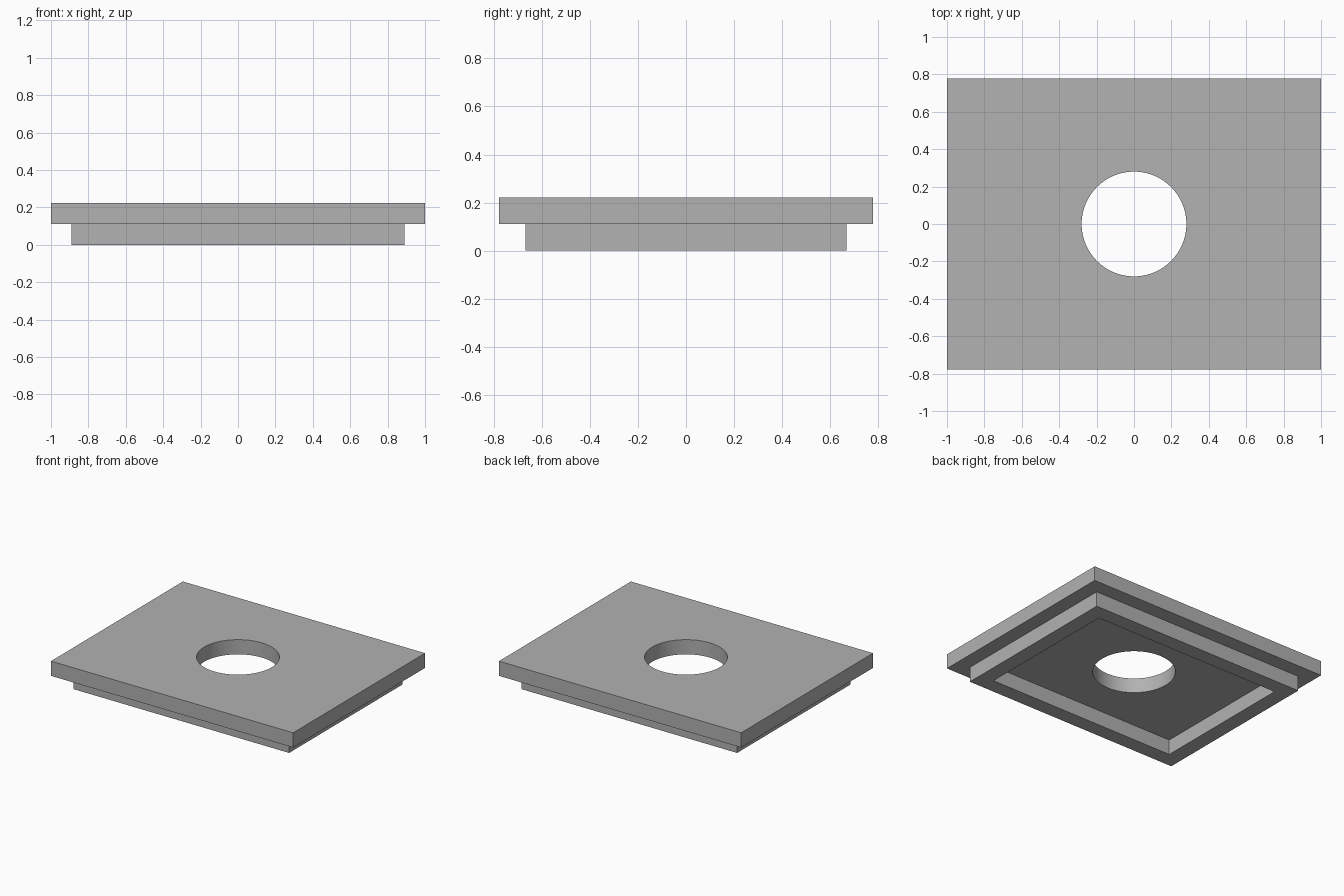
import bpy
import bmesh
import math

cube = bpy.data.objects.get("Cube")
if cube:
    bpy.data.objects.remove(cube, do_unlink=True)

# Single flat colour
grey = bpy.data.materials.new("light_grey")
grey.use_nodes = True
colour = (0.445, 0.445, 0.445, 1)
grey.diffuse_color = colour
grey.node_tree.nodes["Principled BSDF"].inputs["Base Color"].default_value = colour

HALF_X, HALF_Y = 1.0, 0.778
TOP, UNDERSIDE = 0.222, 0.112
RIM_INSET, RIM_WALL = 0.11, 0.114
HOLE_RADIUS = 0.28


def stepped_slab(name, levels):
    """Skin a stack of rectangles, each given as (inset, height), and cap both ends."""
    bm = bmesh.new()
    loops = []
    for inset, z in levels:
        x, y = HALF_X - inset, HALF_Y - inset
        loops.append([bm.verts.new((sx * x, sy * y, z))
                      for sx, sy in ((-1, -1), (1, -1), (1, 1), (-1, 1))])
    for upper, lower in zip(loops, loops[1:]):
        for i in range(4):
            j = (i + 1) % 4
            bm.faces.new((upper[i], lower[i], lower[j], upper[j]))
    bm.faces.new(loops[0])
    bm.faces.new(reversed(loops[-1]))
    bmesh.ops.recalc_face_normals(bm, faces=bm.faces)
    mesh = bpy.data.meshes.new(name)
    bm.to_mesh(mesh)
    bm.free()
    obj = bpy.data.objects.new(name, mesh)
    bpy.context.collection.objects.link(obj)
    mesh.materials.append(grey)
    return obj


# Cover plate with a hollow locating rim underneath
inner = RIM_INSET + RIM_WALL
cover = stepped_slab("cover_plate", [
    (0, TOP), (0, UNDERSIDE),
    (RIM_INSET, UNDERSIDE), (RIM_INSET, 0),
    (inner, 0), (inner, UNDERSIDE),
])

# Round hole through the middle
bpy.ops.mesh.primitive_cylinder_add(vertices=96, radius=HOLE_RADIUS, depth=1)
cutter = bpy.context.object
cutter.name = "hole_cutter"
cutter.hide_render = True
cutter.data.materials.append(grey)

hole = cover.modifiers.new("hole", 'BOOLEAN')
hole.operation = 'DIFFERENCE'
hole.solver = 'EXACT'
hole.object = cutter

bpy.ops.object.select_all(action='DESELECT')
cover.select_set(True)
bpy.context.view_layer.objects.active = cover
bpy.ops.object.modifier_apply(modifier=hole.name)
bpy.data.objects.remove(cutter, do_unlink=True)
bpy.ops.object.shade_smooth_by_angle(angle=math.radians(30))
